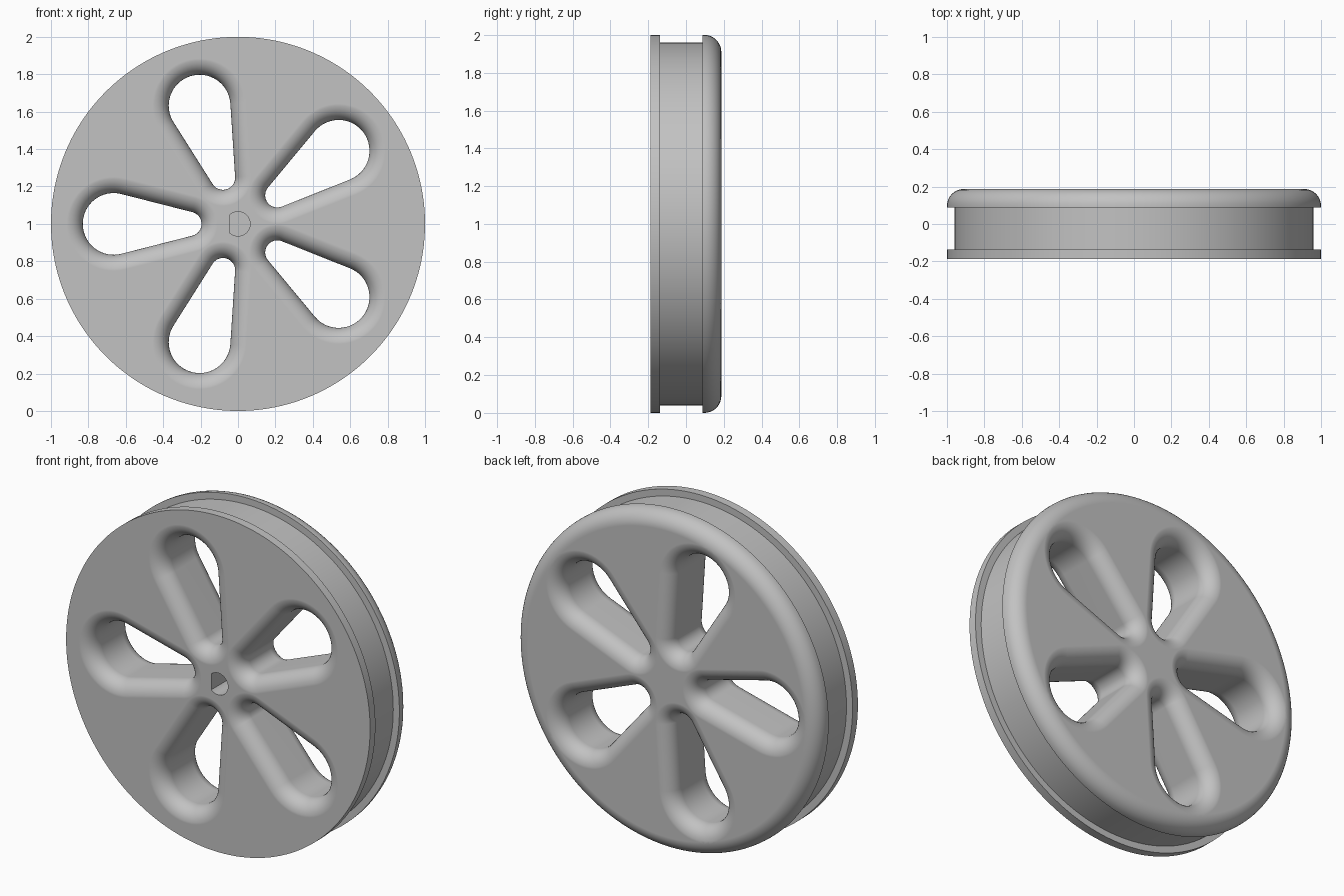
import bpy
import bmesh
from math import acos, cos, sin, pi, radians
from mathutils import Matrix, Vector

HALF = 0.187      # half of the wheel width
FILLET = 0.09     # rounding of the back rim and the window edges
STEPS = 9

cube = bpy.data.objects.get("Cube")
if cube:
    bpy.data.objects.remove(cube, do_unlink=True)

grey = bpy.data.materials.new("plain grey")
grey.use_nodes = True
colour = (0.54, 0.54, 0.54, 1)
grey.diffuse_color = colour
grey.node_tree.nodes["Principled BSDF"].inputs["Base Color"].default_value = colour


def arc(cx, radius, start, end, count):
    """Points on a circle arc centred on (cx, 0)."""
    angles = [start + (end - start) * i / (count - 1) for i in range(count)]
    return [(cx + radius * cos(a), radius * sin(a)) for a in angles]


def loft(name, sections):
    """Closed solid through (y, outline) sections; outlines lie in x, z."""
    bm = bmesh.new()
    rings = [[bm.verts.new((x, y, z)) for x, z in outline] for y, outline in sections]
    for a, b in zip(rings, rings[1:]):
        for i in range(len(a)):
            j = (i + 1) % len(a)
            bm.faces.new((a[i], a[j], b[j], b[i]))
    bm.faces.new(rings[0])
    bm.faces.new(rings[-1])
    bmesh.ops.recalc_face_normals(bm, faces=bm.faces[:])
    mesh = bpy.data.meshes.new(name)
    bm.to_mesh(mesh)
    bm.free()
    mesh.materials.append(grey)
    obj = bpy.data.objects.new(name, mesh)
    bpy.context.collection.objects.link(obj)
    return obj


def circle(radius, count=160):
    return arc(0, radius, 0, 2 * pi * (count - 1) / count, count)


def teardrop(offset):
    """Window outline: large outer arc and small inner arc joined by tangents."""
    outer, inner, big, small = 0.665, 0.26, 0.165, 0.065
    tangent = acos((small - big) / (outer - inner))
    return (arc(outer, big + offset, -tangent, tangent, 33)
            + arc(inner, small + offset, tangent, 2 * pi - tangent, 21))


# Wheel body: thin front flange, belt groove, rounded back flange
body = [(-HALF, 1), (-0.137, 1), (-0.137, 0.96), (0.088, 0.96), (0.088, 1)]
for i in range(STEPS + 1):
    a = pi / 2 * i / STEPS
    body.append((HALF - FILLET + FILLET * sin(a), 1 - FILLET + FILLET * cos(a)))
wheel = loft("wheel", [(y, circle(r)) for y, r in body])

# Window cutter: flares out towards both faces to leave rounded edges
flare = []
for i in range(STEPS + 1):
    a = pi / 2 * i / STEPS
    depth = HALF - FILLET + FILLET * sin(a)
    flare.append((depth + (0.0004 if i == STEPS else 0), FILLET * (1 - cos(a))))
flare.append((HALF + 0.1, FILLET))
levels = [(-y, o) for y, o in reversed(flare)] + flare
window = [(y, teardrop(o)) for y, o in levels]

cutters = []
for k in range(5):
    cutter = loft("window_cutter", window)
    cutter.data.transform(Matrix.Rotation(radians(36 + 72 * k), 4, "Y"))
    cutters.append(cutter)

# D-shaped blind shaft socket in the front
flat = acos(-0.045 / 0.065)
socket = arc(0, 0.065, -flat, flat, 33)
cutters.append(loft("shaft_socket_cutter", [(-HALF - 0.1, socket), (0.06, socket)]))

bpy.context.view_layer.objects.active = wheel
for cutter in cutters:
    cutter.hide_render = True
    cut = wheel.modifiers.new("cut", "BOOLEAN")
    cut.operation = "DIFFERENCE"
    cut.solver = "EXACT"
    cut.object = cutter
    bpy.ops.object.modifier_apply(modifier=cut.name)
    bpy.data.objects.remove(cutter, do_unlink=True)

# Stand the wheel on the ground and smooth it
wheel.data.transform(Matrix.Translation(Vector((0, 0, 1))))
bpy.ops.object.select_all(action="DESELECT")
wheel.select_set(True)
bpy.ops.object.shade_smooth_by_angle(angle=radians(30))
weighted = wheel.modifiers.new("weighted_normals", "WEIGHTED_NORMAL")
weighted.keep_sharp = True
